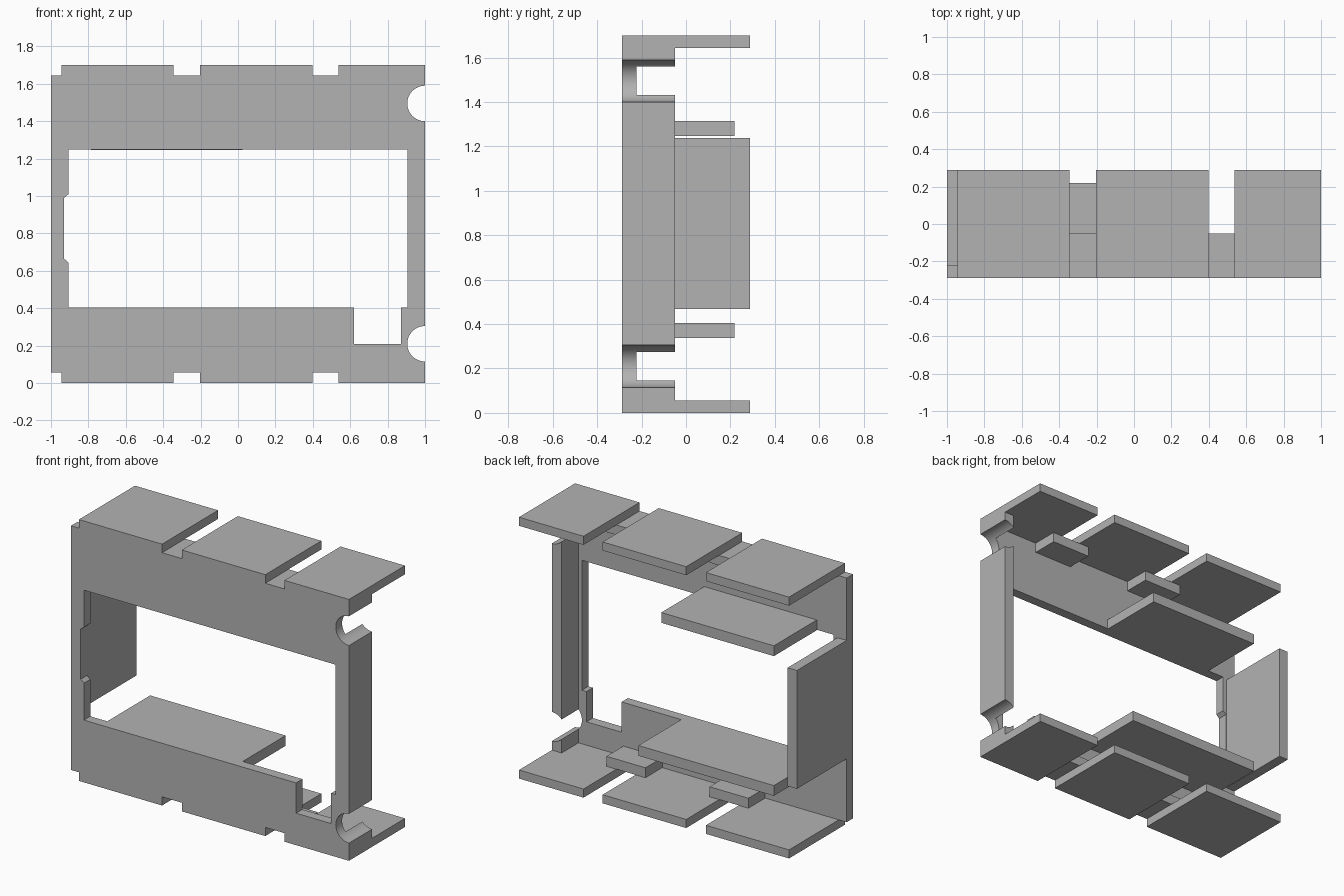
import bpy, bmesh, math

if "Cube" in bpy.data.objects:
    bpy.data.objects.remove(bpy.data.objects["Cube"], do_unlink=True)

grey = bpy.data.materials.new("plain grey")
grey.use_nodes = True
COLOUR = (0.45, 0.45, 0.45, 1)
grey.diffuse_color = COLOUR
grey.node_tree.nodes["Principled BSDF"].inputs["Base Color"].default_value = COLOUR

FRONT, BACK, HEIGHT, T = -0.288, 0.288, 1.70, 0.065
INNER = FRONT + T          # rear face of the front plate
RIB = -0.05                # rear end of ribs and tabs
EDGE = 0.056               # thickness of the outer flanges


def prism(name, outline, y0, y1):
    """Extrude an (x, z) outline along y."""
    bm = bmesh.new()
    face = bm.faces.new([bm.verts.new((x, y0, z)) for x, z in outline])
    out = bmesh.ops.extrude_face_region(bm, geom=[face])
    moved = [v for v in out["geom"] if isinstance(v, bmesh.types.BMVert)]
    bmesh.ops.translate(bm, verts=moved, vec=(0, y1 - y0, 0))
    bmesh.ops.recalc_face_normals(bm, faces=bm.faces)
    mesh = bpy.data.meshes.new(name)
    bm.to_mesh(mesh)
    bm.free()
    mesh.materials.append(grey)
    obj = bpy.data.objects.new(name, mesh)
    bpy.context.collection.objects.link(obj)
    return obj


def box(name, x0, x1, z0, z1, y1, y0=INNER):
    return prism(name, [(x0, z0), (x1, z0), (x1, z1), (x0, z1)], y0, y1)


def cut(obj, cutters):
    """Subtract the cutters and keep the round faces smooth."""
    bpy.ops.object.select_all(action='DESELECT')
    bpy.context.view_layer.objects.active = obj
    obj.select_set(True)
    for c in cutters:
        mod = obj.modifiers.new("cut", 'BOOLEAN')
        mod.operation = 'DIFFERENCE'
        mod.solver = 'EXACT'
        mod.object = c
        bpy.ops.object.modifier_apply(modifier=mod.name)
    bpy.ops.object.shade_smooth_by_angle(angle=math.radians(30))


# Front plate outline: edges stepped between the flanges
spans = [(-0.943, -0.345), (-0.203, 0.398), (0.536, 1.0)]
lower = [(-1, EDGE)]
for a, b in spans:
    lower += [(a, EDGE), (a, 0), (b, 0), (b, EDGE)]
lower.pop()
upper = [(x, HEIGHT - z) for x, z in reversed(lower)]
plate = prism("front_plate", lower + upper, FRONT, INNER)

# Window with a chamfered recess on one side and a drop-down pocket
window = prism("window_cutter", [
    (-0.907, 0.405), (0.62, 0.405), (0.62, 0.208), (0.872, 0.208),
    (0.872, 0.405), (0.905, 0.405), (0.905, 1.25), (-0.907, 1.25),
    (-0.907, 1.01), (-0.93, 0.99), (-0.93, 0.665), (-0.907, 0.645)], -1, 1)

# Round screw notches on the side edge
holes = []
for z in (0.21, 1.495):
    ring = [(1 + 0.095 * math.cos(a), z + 0.095 * math.sin(a))
            for a in (math.tau * i / 48 for i in range(48))]
    holes.append(prism("screw_notch_cutter", ring, -1, 1))

# Side rib behind the plate, shared notches
rib = box("side_rib", 0.93, 1.0, EDGE, HEIGHT - EDGE, RIB)
cut(plate, [window] + holes)
cut(rib, holes)
for c in [window] + holes:
    bpy.data.objects.remove(c, do_unlink=True)

# Outer flanges and the tabs bridging their gaps, top and bottom
for side, flip in (("bottom", False), ("top", True)):
    def level(z0, z1):
        return (HEIGHT - z1, HEIGHT - z0) if flip else (z0, z1)
    for a, b in spans:
        box(side + "_flange", a, b, *level(0, EDGE), BACK)
    for x in (-0.274, 0.467):
        box(side + "_tab", x - 0.14, x + 0.14, *level(EDGE, EDGE + T), RIB)

# Window shelves and the side flange
box("upper_shelf", -0.785, 0.025, 1.247, 1.314, 0.218)
box("lower_shelf", -0.785, 0.19, 0.338, 0.405, 0.218)
box("side_flange", -1.0, -0.933, 0.468, 1.238, BACK)
